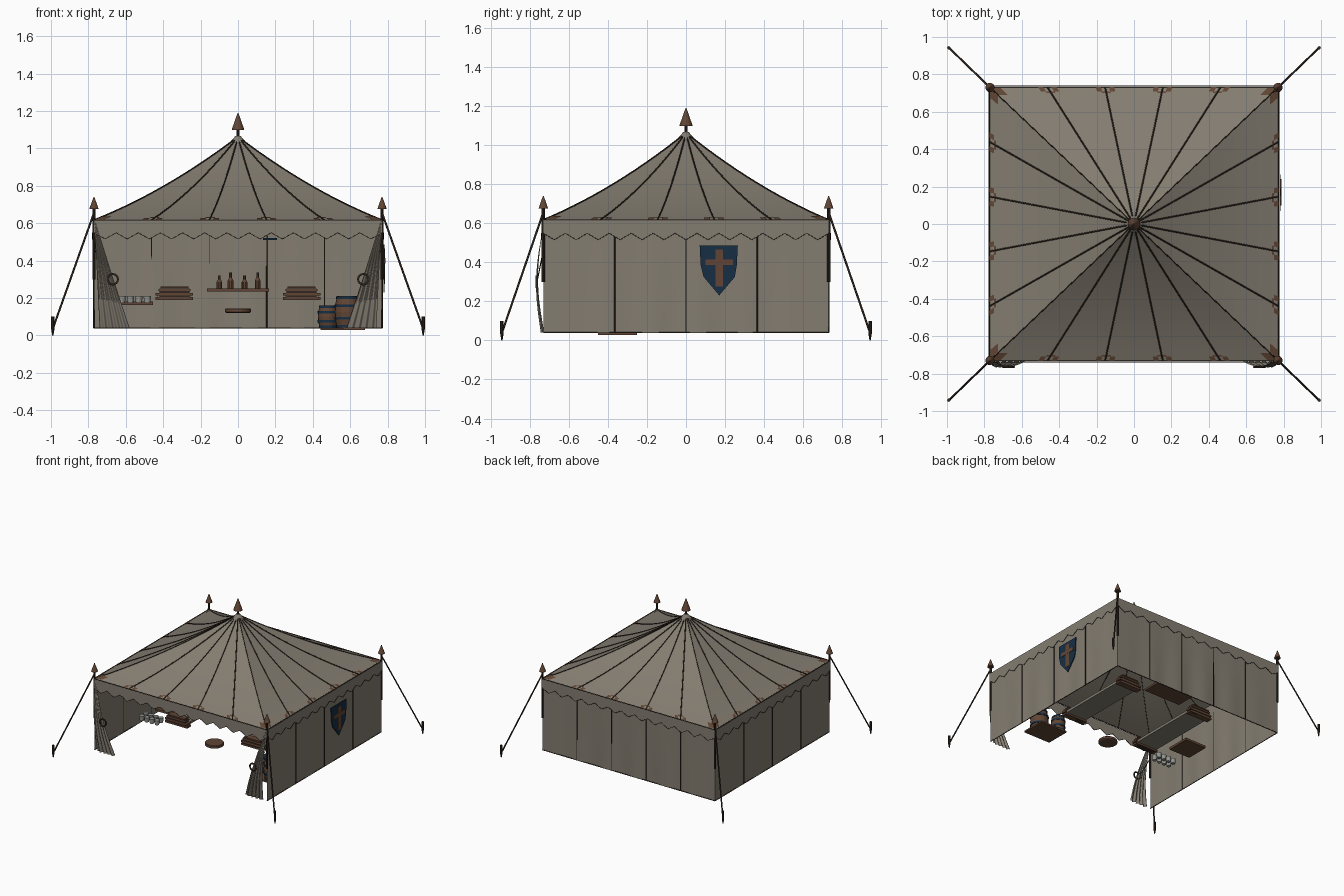
import bpy, bmesh, math
from mathutils import Vector

if "Cube" in bpy.data.objects:
    bpy.data.objects.remove(bpy.data.objects["Cube"])

HX, HY, EAVE, APEX, FLOOR = 0.77, 0.73, 0.615, 1.06, 0.04

def mat(name, r, g, b):
    m = bpy.data.materials.new(name)
    m.diffuse_color = (r, g, b, 1)
    m.use_nodes = True
    m.node_tree.nodes["Principled BSDF"].inputs["Base Color"].default_value = m.diffuse_color
    return m

CANVAS = mat("canvas", 0.23, 0.205, 0.165)
WOOD = mat("brown_wood", 0.12, 0.06, 0.035)
DARK = mat("dark_rope", 0.03, 0.02, 0.014)
NAVY = mat("navy", 0.008, 0.028, 0.06)
PALE = mat("pale_pewter", 0.3, 0.3, 0.28)

def finish(bm, name, m, smooth=False):
    me = bpy.data.meshes.new(name)
    bm.to_mesh(me)
    bm.free()
    me.materials.append(m)
    for p in me.polygons:
        p.use_smooth = smooth
    o = bpy.data.objects.new(name, me)
    bpy.context.collection.objects.link(o)
    return o

def grid(name, m, f, nu, nv, smooth=True):
    bm = bmesh.new()
    vs = [[bm.verts.new(f(i / nu, j / nv)) for j in range(nv + 1)] for i in range(nu + 1)]
    for i in range(nu):
        for j in range(nv):
            bm.faces.new((vs[i][j], vs[i + 1][j], vs[i + 1][j + 1], vs[i][j + 1]))
    return finish(bm, name, m, smooth)

def box(name, m, c, s):
    bm = bmesh.new()
    bmesh.ops.create_cube(bm, size=1)
    for v in bm.verts:
        v.co = [c[i] + v.co[i] * s[i] for i in range(3)]
    return finish(bm, name, m)

def lathe(name, m, x, y, prof, n=16):
    """Closed solid of revolution from (radius, height) pairs."""
    bm = bmesh.new()
    rings = [[bm.verts.new((x + r * math.cos(math.tau * k / n), y + r * math.sin(math.tau * k / n), z))
              for k in range(n)] for r, z in prof]
    for a, b in zip(rings, rings[1:]):
        for k in range(n):
            bm.faces.new((a[k], a[(k + 1) % n], b[(k + 1) % n], b[k]))
    bm.faces.new(rings[0][::-1])
    bm.faces.new(rings[-1])
    return finish(bm, name, m)

def tube(name, m, pts, r):
    cu = bpy.data.curves.new(name, 'CURVE')
    cu.dimensions = '3D'
    cu.bevel_depth, cu.bevel_resolution, cu.use_fill_caps = r, 1, True
    s = cu.splines.new('POLY')
    s.points.add(len(pts) - 1)
    for p, q in zip(s.points, pts):
        p.co = (*q, 1)
    cu.materials.append(m)
    o = bpy.data.objects.new(name, cu)
    bpy.context.collection.objects.link(o)

def half(k):
    return HX if k % 2 == 0 else HY

def side(k, u, z, off=0.0):
    """Point on side k (0 front, 1 right, 2 back, 3 left)."""
    return Vector([(u, -HY - off, z), (HX + off, u, z), (-u, HY + off, z), (-HX - off, -u, z)][k])

def roof(k, u, t, lift=0.0):
    """Point on the sagging roof, t = 0 eave to 1 apex."""
    p = side(k, u, 0)
    z = EAVE + (APEX - EAVE) * t - 0.14 * t * (1 - t) + lift
    return Vector((p.x * (1 - t), p.y * (1 - t), z))

names = ["front", "right", "back", "left"]
for k in range(4):
    h, nm = half(k), names[k]
    # roof slope, seams and hip rope
    grid(nm + "_roof", CANVAS, lambda a, b: roof(k, (2 * a - 1) * h, b), 10, 14)
    spots = [h * (-0.6 + 0.4 * i) for i in range(4)]
    for u in spots:
        tube(nm + "_roof_seam", DARK, [roof(k, u, j / 14, 0.002) for j in range(15)], 0.004)
        # open bracket patch on the eave
        for du, t0, w, d in ((0, 0.035, 0.05, 0.014), (-0.036, 0.012, 0.028, 0.035), (0.036, 0.012, 0.028, 0.035)):
            grid(nm + "_eave_patch", WOOD,
                 lambda a, b: roof(k, u + du + (a - 0.5) * w, t0 + (b - 0.5) * d, 0.004), 1, 1, False)
    tube(nm + "_hip_rope", DARK, [roof(k, h, j / 14, 0.001) for j in range(15)], 0.003)
    for u in (-h + 0.03, h - 0.03):
        grid(nm + "_corner_patch", WOOD,
             lambda a, b: roof(k, u + (a - 0.5) * 0.05, 0.005 + b * 0.05, 0.004), 1, 1, False)
    tube(nm + "_eave_cord", DARK, [side(k, -h, EAVE, 0.003), side(k, h, EAVE, 0.003)], 0.003)
    # zigzag valance with a dark hem
    n = 26
    def zig(i):
        return 0.515 if i % 2 else 0.548
    grid(nm + "_valance", CANVAS,
         lambda a, b: side(k, (2 * a - 1) * h, zig(round(a * n)) * (1 - b) + EAVE * b, 0.009), n, 1, False)
    tube(nm + "_valance_hem", DARK, [side(k, (2 * i / n - 1) * h, zig(i), 0.009) for i in range(n + 1)], 0.0018)
    # softly pleated walls, open at the front
    if k:
        grid(nm + "_wall", CANVAS, lambda a, b: side(
            k, (2 * a - 1) * h, FLOOR + b * (EAVE - FLOOR),
            0.005 * (1 - b) * math.sin(a * math.pi * 12) * math.sin(a * math.pi)), 72, 4)
        div = 4 if k % 2 else 5
        for i in range(1, div):
            u = h * (2 * i / div - 1)
            tube(nm + "_wall_seam", DARK, [side(k, u, FLOOR, 0.002), side(k, u, 0.54, 0.002)], 0.0035)
        tube(nm + "_wall_hem", DARK, [side(k, -h, FLOOR), side(k, h, FLOOR)], 0.003)

# centre finial
lathe("finial_pole", DARK, 0, 0, [(0.008, 1.0), (0.008, 1.11)], 8)
lathe("finial_spike", WOOD, 0, 0, [(0.034, 1.097), (0.03, 1.11), (0.002, 1.19)], 12)
lathe("roof_collar", CANVAS, 0, 0, [(0.085, 0.992), (0.05, 1.025), (0.014, 1.066)], 16)

# corner poles, guy ropes and stakes
for sx in (-1, 1):
    for sy in (-1, 1):
        x, y = sx * HX, sy * HY
        lathe("corner_pole", DARK, x, y, [(0.009, 0.3), (0.009, 0.69)], 8)
        lathe("corner_spike", WOOD, x, y, [(0.025, 0.675), (0.022, 0.685), (0.002, 0.74)], 10)
        tube("guy_rope", DARK, [(x, y, 0.655), (sx * 0.985, sy * 0.938, 0.05)], 0.0055)
        lathe("stake", DARK, sx * 0.99, sy * 0.942, [(0.003, 0), (0.009, 0.035), (0.009, 0.1)], 8)

# tied-back entrance curtains
for s in (-1, 1):
    def curtain(a, b):
        z = FLOOR + b * (EAVE - FLOOR)
        inner = 0.58 + (z - 0.04) * 0.33 if z < 0.3 else 0.666 + (z - 0.3) * 0.31
        outer = 0.74 + 0.028 * b
        bulge = 0.028 * math.sin(math.pi * min(1, b * 1.1)) if b < 0.9 else 0.005
        return (s * (inner + (outer - inner) * a),
                -HY - 0.004 - bulge + 0.009 * math.sin(a * math.pi * 9) * (1 - b), z)
    grid("entrance_curtain", CANVAS, curtain, 36, 14)
    ring = [(s * (0.67 + 0.028 * math.cos(i * math.tau / 16)), -HY - 0.035,
             0.3 + 0.028 * math.sin(i * math.tau / 16)) for i in range(17)]
    tube("curtain_ring", DARK, ring, 0.006)
    tube("curtain_tie", DARK, [(s * 0.695, -HY - 0.03, 0.31), (s * 0.765, -HY, 0.46)], 0.003)

# shield with cross on the right wall
def plate(name, m, pts, x):
    bm = bmesh.new()
    f = bm.faces.new([bm.verts.new((x, y, z)) for y, z in pts])
    r = bmesh.ops.extrude_face_region(bm, geom=[f])
    for v in r["geom"]:
        if isinstance(v, bmesh.types.BMVert):
            v.co.x += 0.006
    bmesh.ops.recalc_face_normals(bm, faces=bm.faces[:])
    finish(bm, name, m)

plate("shield", NAVY, [(0.07, 0.485), (0.265, 0.485), (0.26, 0.385), (0.25, 0.325),
                       (0.17, 0.23), (0.09, 0.325), (0.075, 0.385)], HX + 0.008)
plate("cross_upright", WOOD, [(0.15, 0.275), (0.19, 0.275), (0.19, 0.465), (0.15, 0.465)], HX + 0.011)
plate("cross_bar", WOOD, [(0.1, 0.385), (0.24, 0.385), (0.24, 0.415), (0.1, 0.415)], HX + 0.0115)

# camp cots
for s in (-1, 1):
    x = s * 0.34
    box("cot_mattress", CANVAS, (x, 0.03, 0.215), (0.18, 0.6, 0.02))
    for y in (-0.28, 0.34):
        for w, z, d in ((0.2, 0.197, 0.014), (0.2, 0.22, 0.014), (0.17, 0.243, 0.012), (0.15, 0.257, 0.008)):
            box("cot_end_board", WOOD, (x, y, z), (w, 0.05, d))
        box("cot_end_core", DARK, (x, y, 0.22), (0.16, 0.04, 0.06))

# table with bottles
box("table_top", WOOD, (0, 0.4, 0.242), (0.33, 0.16, 0.016))
for x, hh in ((-0.1, 0.07), (-0.04, 0.085), (0.035, 0.07), (0.105, 0.085)):
    lathe("bottle", WOOD, x, 0.38, [(0.015, 0.25), (0.015, 0.25 + hh * 0.5), (0.007, 0.25 + hh * 0.7),
                                    (0.007, 0.25 + hh)], 10)

# round stool seat
lathe("stool_seat", WOOD, 0, -0.3, [(0.062, 0.12), (0.07, 0.125), (0.07, 0.14), (0.065, 0.145)], 20)

# side shelf and cups
box("side_shelf", WOOD, (-0.55, -0.04, 0.172), (0.19, 0.19, 0.018))
for i in range(4):
    for y in (-0.34, -0.29):
        lathe("cup", PALE, -0.62 + i * 0.045, y, [(0.016, 0.172), (0.02, 0.21)], 12)

# barrels on a low tray
box("barrel_tray", WOOD, (0.56, -0.35, 0.034), (0.24, 0.2, 0.012))
for x, y, r, hh in ((0.585, -0.39, 0.068, 0.17), (0.48, -0.3, 0.053, 0.12)):
    lathe("barrel", WOOD, x, y, [(r * 0.82, 0.04), (r * 0.95, 0.04 + hh * 0.25), (r, 0.04 + hh * 0.5),
                                 (r * 0.95, 0.04 + hh * 0.75), (r * 0.82, 0.04 + hh)], 18)
    for q, w in ((0.05, 0.9), (0.3, 1.02), (0.7, 1.02), (0.95, 0.9)):
        z = 0.04 + hh * q
        lathe("barrel_hoop", NAVY, x, y, [(r * w, z - 0.007), (r * w, z + 0.007)], 18)

# small navy pennant inside
box("inner_pennant", NAVY, (0.17, 0.4, 0.515), (0.075, 0.05, 0.012))
